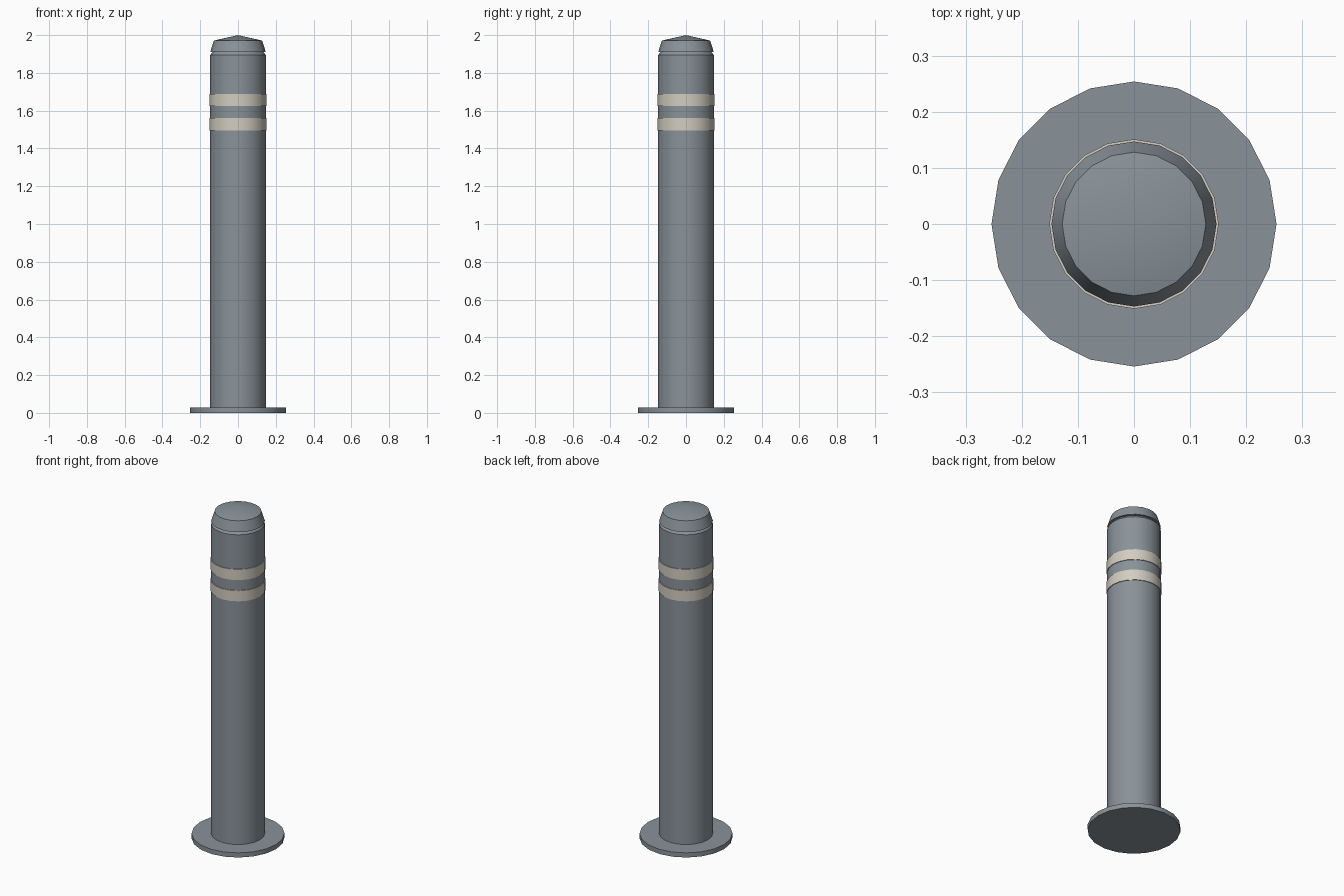
import bpy, bmesh, math

if "Cube" in bpy.data.objects:
    bpy.data.objects.remove(bpy.data.objects["Cube"])

SIDES = 20


def material(name, rgb):
    m = bpy.data.materials.new(name)
    m.diffuse_color = (*rgb, 1)
    m.use_nodes = True
    m.node_tree.nodes["Principled BSDF"].inputs["Base Color"].default_value = m.diffuse_color
    return m


steel = material("blue grey steel", (0.25, 0.29, 0.32))
cream = material("cream reflective", (0.65, 0.61, 0.53))


def lathe(name, profile, mat, closed=False):
    """Turn a (radius, height) profile about z; radius 0 makes a pole."""
    bm = bmesh.new()
    rings = []
    for r, z in profile:
        if r == 0:
            rings.append([bm.verts.new((0, 0, z))] * SIDES)
        else:
            rings.append([bm.verts.new((r * math.cos(math.tau * i / SIDES),
                                        r * math.sin(math.tau * i / SIDES), z))
                          for i in range(SIDES)])
    pairs = list(zip(rings, rings[1:]))
    if closed:
        pairs.append((rings[-1], rings[0]))
    for a, b in pairs:
        for i in range(SIDES):
            j = (i + 1) % SIDES
            bm.faces.new(list(dict.fromkeys([a[i], a[j], b[j], b[i]])))
    bmesh.ops.recalc_face_normals(bm, faces=bm.faces)
    mesh = bpy.data.meshes.new(name)
    bm.to_mesh(mesh)
    bm.free()
    mesh.materials.append(mat)
    ob = bpy.data.objects.new(name, mesh)
    bpy.context.collection.objects.link(ob)
    bpy.ops.object.select_all(action='DESELECT')
    ob.select_set(True)
    bpy.context.view_layer.objects.active = ob
    bpy.ops.object.shade_smooth_by_angle(angle=math.radians(30))
    return ob


# Floor flange
lathe("base_flange", [(0, 0), (0.254, 0), (0.254, 0.028), (0, 0.028)], steel)

# Post with a small bevel leaving a groove under the cap
lathe("post", [(0, 0.02), (0.147, 0.02), (0.147, 1.895), (0.135, 1.91), (0, 1.91)], steel)

# Tapered cap with a shallow cone on top
lathe("cap", [(0, 1.911), (0.147, 1.911), (0.128, 1.971), (0, 2.0)], steel)

# Two reflective bands
for i, z in enumerate((1.496, 1.624)):
    lathe(f"reflective_band_{i + 1}",
          [(0.1465, z), (0.151, z), (0.151, z + 0.064), (0.1465, z + 0.064)],
          cream, closed=True)
